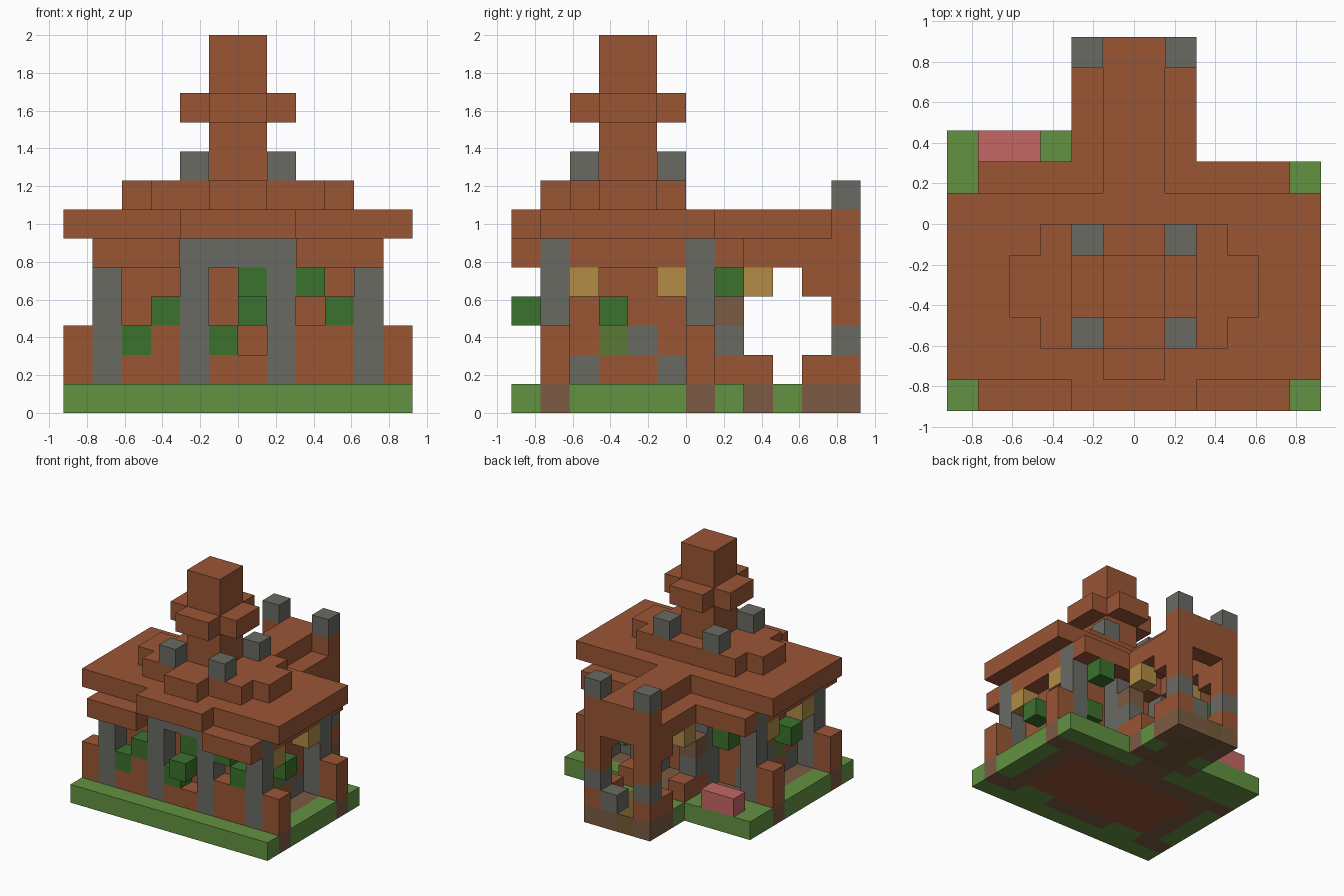
import bpy, bmesh
from mathutils import Vector

if "Cube" in bpy.data.objects:
    bpy.data.objects.remove(bpy.data.objects["Cube"])

U = 2 / 13  # edge of one block


def linear(c):
    c /= 255
    return c / 12.92 if c <= 0.04 else ((c + 0.055) / 1.055) ** 2.4


def material(name, *rgb):
    m = bpy.data.materials.new(name)
    col = [linear(c) for c in rgb] + [1]
    m.diffuse_color = col
    m.use_nodes = True
    m.node_tree.nodes["Principled BSDF"].inputs["Base Color"].default_value = col
    return m


MATS = {
    "brick": material("brick brown", 154, 86, 53),
    "stone": material("stone grey", 106, 106, 100),
    "grass": material("grass green", 98, 146, 65),
    "leaf": material("leaf green", 59, 113, 46),
    "dirt": material("dirt brown", 123, 91, 67),
    "lamp": material("lamp yellow", 177, 139, 69),
    "moss": material("moss green", 93, 120, 54),
    "pink": material("flower pink", 196, 103, 100),
    "path": material("path olive", 116, 92, 50),
}
cells = {}  # block position -> (part, colour); later boxes replace earlier ones


def box(part, mat, x, y, z, mirror=False):
    """Fill a block range; each range is (start, end) in block units."""
    for i in range(*x):
        for j in range(*y):
            for k in range(*z):
                cells[i, j, k] = (part, mat)
                if mirror:
                    cells[-1 - i, j, k] = (part, mat)


def block(part, mat, x, y, z, mirror=False):
    box(part, mat, (x, x + 1), (y, y + 1), (z, z + 1), mirror)


# Ground: grass, soil under the building, brick floor, porch path
box("ground", "grass", (-6, 6), (-6, 2), (0, 1))
box("ground", "grass", (-6, -2), (2, 3), (0, 1))
box("ground", "dirt", (-5, 5), (-5, 1), (0, 1))
box("ground", "brick", (-4, 4), (-4, 0), (0, 1))
box("ground", "dirt", (-2, 2), (1, 6), (0, 1))
box("ground", "path", (-1, 1), (2, 6), (0, 1))
block("ground", "grass", 1, 1, 0, True)
block("ground", "grass", 1, 3, 0, True)
block("ground", "dirt", 0, 5, 0)
for y in (-5, 0):
    block("ground", "dirt", 5, y, 0, True)
for x in (2, 3):
    block("ground", "grass", x, -5, 0, True)

# Walls with stones set in the sides
box("walls", "brick", (-4, 4), (-4, 0), (1, 5))
box("low_front_wall", "brick", (2, 4), (-5, -4), (1, 3))
box("low_front_wall", "brick", (-3, -2), (-5, -4), (1, 3))
block("low_front_wall", "brick", -4, -5, 1)
box("low_front_wall", "brick", (-1, 1), (-5, -4), (1, 2))
for y, z in ((-4, 1), (-1, 1), (-2, 2)):
    block("walls", "stone", 3, y, z, True)
block("walls", "moss", 3, -3, 2, True)

# Upper wall and lower eaves
box("lower_eaves", "brick", (-5, 5), (-5, 1), (5, 6))
box("lower_eaves", "brick", (2, 5), (-6, -5), (5, 6), True)
box("lower_eaves", "brick", (1, 5), (1, 2), (5, 6), True)

# Stone columns, lintel and brick buttresses
for y in (-5, 0):
    box("columns", "stone", (4, 5), (y, y + 1), (1, 6), True)
    box("columns", "stone", (1, 2), (y, y + 1), (1, 6), True)
    box("buttresses", "brick", (5, 6), (y, y + 1), (1, 3), True)
box("lintel", "stone", (-2, 2), (-5, -4), (5, 6))

# Main roof
box("roof", "brick", (-6, 6), (-5, 1), (6, 7))
box("roof", "brick", (-2, 2), (-6, -5), (6, 7))

# Rear porch: roof ridge, side beams, gate pillars, low walls
box("porch_roof", "brick", (-1, 1), (1, 6), (6, 7))
box("porch_roof", "brick", (1, 2), (1, 6), (5, 6), True)
box("porch_gate", "brick", (-1, 1), (5, 6), (5, 6))
box("porch_gate", "brick", (1, 2), (5, 6), (1, 7), True)
block("porch_gate", "stone", 1, 5, 2, True)
block("porch_gate", "stone", 1, 5, 7, True)
block("porch_gate", "brick", 1, 4, 4, True)
for y in (1, 2, 4):
    block("porch_walls", "brick", 1, y, 1, True)
block("porch_walls", "stone", 1, 1, 2, True)
block("porch_walls", "dirt", 1, 1, 3, True)
block("porch_stone", "stone", 0, 5, 1)

# Stepped tier above the roof
box("upper_tier", "brick", (-4, 4), (-3, -1), (7, 8))
box("upper_tier", "brick", (-3, 3), (-4, 0), (7, 8))
box("upper_tier", "brick", (-1, 1), (-5, -4), (7, 8))
for y in (-4, -1):
    block("tier_stones", "stone", 1, y, 8, True)

# Chimney-like tower with a cross-shaped collar
box("tower", "brick", (-1, 1), (-3, -1), (8, 13))
box("tower_collar", "brick", (-2, 2), (-3, -1), (10, 11))
box("tower_collar", "brick", (-1, 1), (-4, 0), (10, 11))

# Hanging lamps
for x, y in ((4, -4), (4, -1), (1, 2)):
    block("lamps", "lamp", x, y, 4, True)

# Foliage and flower bed
for x, z in ((-4, 2), (-3, 3), (-1, 2), (0, 4), (2, 4), (3, 3)):
    block("foliage", "leaf", x, -5, z)
block("foliage", "leaf", 0, -6, 3)
block("foliage", "leaf", 4, -3, 3, True)
block("foliage", "leaf", 3, 1, 4, True)
block("foliage", "leaf", 3, 0, 2)
box("flower_bed", "pink", (-5, -3), (2, 3), (1, 2))


def build(part):
    """Make one mesh from the exposed sides of a part's blocks."""
    bm = bmesh.new()
    mesh = bpy.data.meshes.new(part)
    slots = sorted({m for p, m in cells.values() if p == part})
    for s in slots:
        mesh.materials.append(MATS[s])
    for pos, (p, mat) in cells.items():
        if p != part:
            continue
        for axis in range(3):
            for side in (0, 1):
                n = list(pos)
                n[axis] += 2 * side - 1
                if tuple(n) in cells:
                    continue
                a, b = (axis + 1) % 3, (axis + 2) % 3
                corners = []
                for da, db in ((0, 0), (1, 0), (1, 1), (0, 1)):
                    v = Vector(pos)
                    v[axis] += side
                    v[a] += da
                    v[b] += db
                    corners.append(bm.verts.new(v * U))
                if not side:
                    corners.reverse()
                bm.faces.new(corners).material_index = slots.index(mat)
    bmesh.ops.remove_doubles(bm, verts=bm.verts, dist=U / 100)
    bm.to_mesh(mesh)
    bm.free()
    bpy.context.collection.objects.link(bpy.data.objects.new(part, mesh))


for name in sorted({p for p, m in cells.values()}):
    build(name)
